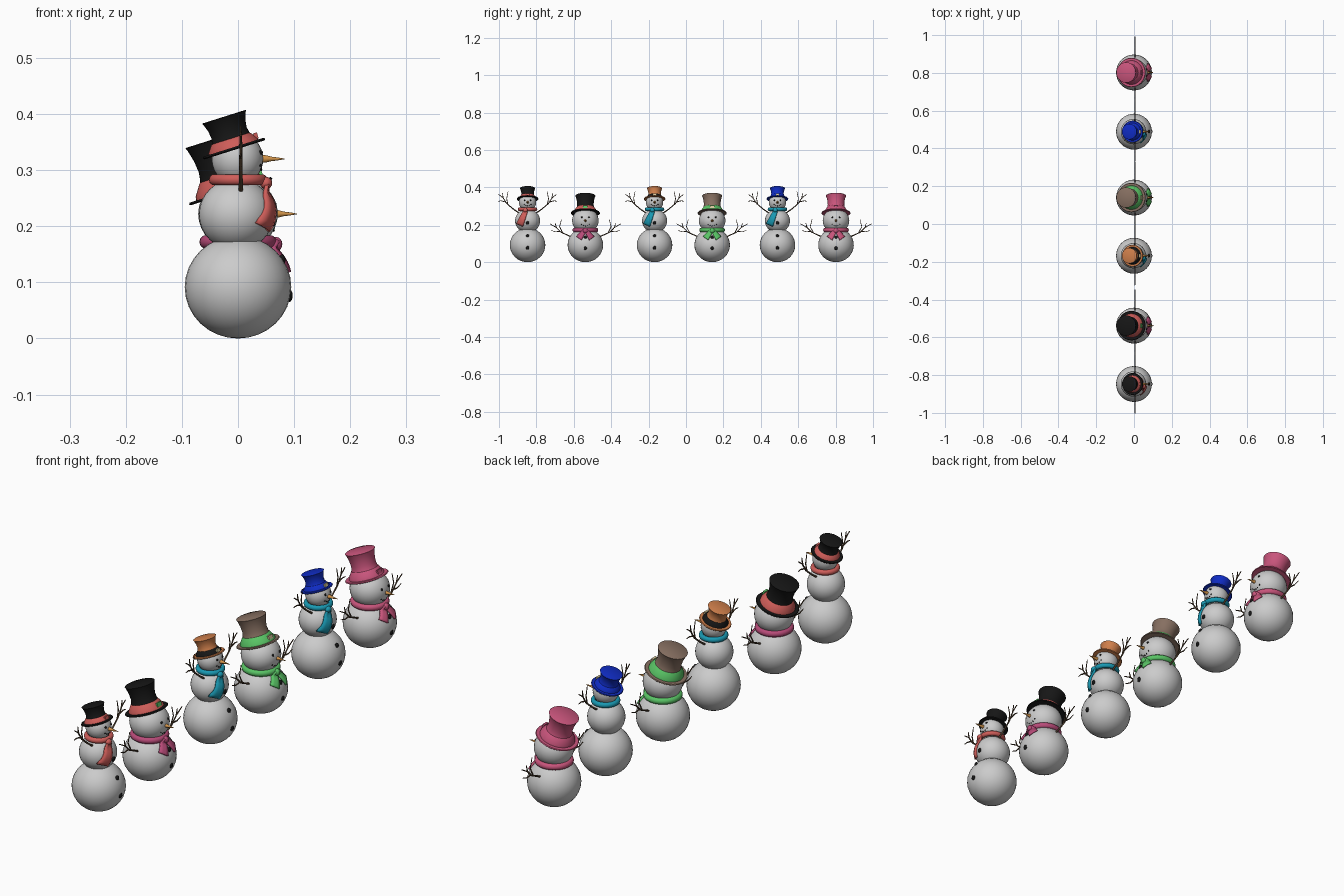
import bpy, bmesh, math
from mathutils import Vector, Matrix

if "Cube" in bpy.data.objects:
    bpy.data.objects.remove(bpy.data.objects["Cube"])

COLORS = {
    "black": (.008, .008, .008), "red": (.62, .11, .10), "magenta": (.48, .07, .19),
    "orange": (.62, .21, .07), "cyan": (.01, .32, .45), "brown": (.24, .16, .12),
    "green": (.10, .55, .13), "blue": (.005, .025, .55), "pink": (.58, .09, .2),
    "carrot": (.65, .3, .07), "wood": (.09, .055, .03), "gold": (.7, .6, .35)}
MATS = {}
for k, c in COLORS.items():
    MATS[k] = bpy.data.materials.new(k)
    MATS[k].diffuse_color = (*c, 1)


def finish(name, bm, color, y, angle=40):
    bmesh.ops.recalc_face_normals(bm, faces=bm.faces)
    me = bpy.data.meshes.new(name)
    bm.to_mesh(me)
    bm.free()
    ob = bpy.data.objects.new(name, me)
    bpy.context.collection.objects.link(ob)
    ob.location.y = y
    if color:
        me.materials.append(MATS[color])
    bpy.ops.object.select_all(action='DESELECT')
    ob.select_set(True)
    bpy.context.view_layer.objects.active = ob
    bpy.ops.object.shade_smooth_by_angle(angle=math.radians(angle))
    return ob


def ball(name, c, r, color, y, seg=32):
    bm = bmesh.new()
    m = Matrix.Translation(c) @ Matrix.Diagonal((*r, 1))
    bmesh.ops.create_uvsphere(bm, u_segments=seg, v_segments=seg // 2, radius=1, matrix=m)
    return finish(name, bm, color, y, 60)


def lathe(name, prof, mat, color, y, seg=40):
    """Spin an (r, z) profile around local z, then place it with mat."""
    bm = bmesh.new()
    rings = [[bm.verts.new(mat @ Vector((r * math.cos(a), r * math.sin(a), z)))
              for a in (2 * math.pi * i / seg for i in range(seg))] for r, z in prof]
    for a, b in zip(rings, rings[1:]):
        for i in range(seg):
            j = (i + 1) % seg
            bm.faces.new((a[i], a[j], b[j], b[i]))
    bm.faces.new(rings[0])
    bm.faces.new(rings[-1])
    return finish(name, bm, color, y)


def ring(name, r, z, h, t, color, y):
    """Closed scarf loop with an oval section."""
    bm = bmesh.new()
    n, k = 36, 10
    v = [[bm.verts.new(((r + t * math.cos(b)) * math.cos(a), (r + t * math.cos(b)) * math.sin(a),
                        z + h * math.sin(b))) for b in (2 * math.pi * j / k for j in range(k))]
         for a in (2 * math.pi * i / n for i in range(n))]
    for i in range(n):
        for j in range(k):
            p, q = v[i], v[(i + 1) % n]
            bm.faces.new((p[j], q[j], q[(j + 1) % k], p[(j + 1) % k]))
    return finish(name, bm, color, y, 60)


def drape(name, path, width, spheres, xmin, color, y):
    """Scarf end laid over the body; path is (y, z) points."""
    bm = bmesh.new()
    rows = []
    (ay, az), (by, bz) = path
    d = Vector((by - ay, bz - az))
    side = Vector((-d.y, d.x)).normalized()
    for i in range(9):
        t = i / 8
        w = width * (.6 + .4 * t)
        row = []
        for s in (-1, -.33, .33, 1):
            p = Vector((ay, az)) + d * t + side * s * w
            x = xmin * (1 - t * .4)
            for c, r in spheres:
                q = 1 - (p.x / r[1]) ** 2 - ((p.y - c[2]) / r[2]) ** 2
                if q > 0:
                    x = max(x, c[0] + r[0] * math.sqrt(q))
            row.append(bm.verts.new((x + .003, p.x, p.y)))
        rows.append(row)
    for a, b in zip(rows, rows[1:]):
        for i in range(3):
            bm.faces.new((a[i], a[i + 1], b[i + 1], b[i]))
    ob = finish(name, bm, color, y)
    mod = ob.modifiers.new("thickness", 'SOLIDIFY')
    mod.thickness, mod.offset = .007, 0


def twigs(name, paths, y, sgn):
    """Stick arm: tapered bevelled polylines of (y, z) points."""
    cu = bpy.data.curves.new(name, 'CURVE')
    cu.dimensions = '3D'
    cu.bevel_depth, cu.bevel_resolution, cu.use_fill_caps = .004, 1, True
    for k, path in enumerate(paths):
        sp = cu.splines.new('POLY')
        sp.points.add(len(path) - 1)
        for i, (py, pz) in enumerate(path):
            sp.points[i].co = (.005, sgn * py, pz, 1)
            sp.points[i].radius = (1 if k == 0 else .75) * (1 - .5 * i / (len(path) - 1))
    cu.materials.append(MATS["wood"])
    ob = bpy.data.objects.new(name, cu)
    ob.location.y = y
    bpy.context.collection.objects.link(ob)


def hat(base, s, height, crown, y, hat_c, band_c, detail_c):
    rb, rl, rm, rt = crown
    mat = Matrix.Translation(base) @ Matrix.Rotation(math.radians(-17.5), 4, 'Y')
    h = height
    lathe("hat_brim", [(rb * .97, -.002), (rb, 0), (rb * .97, .003)], mat, hat_c, y)
    lathe("hat_crown", [(rl * .95, 0), (rm * 1.05, h * .35), (rm, h * .5), (rm * 1.05, h * .72),
                        (rt * .95, h * .93), (rt, h * .985), (rt * .96, h)], mat, hat_c, y)
    lathe("hat_band", [(rl * 1.06, .002), (rl * 1.04, h * .1), (rm * 1.12, h * .3),
                       (rm * 1.04, h * .33)], mat, band_c, y)
    # ornament on the front of the band
    bm = bmesh.new()
    m = mat @ Matrix.Translation((rl, 0, h * .17)) @ Matrix.Diagonal((.007, .018 * s, .011 * s, 1))
    bmesh.ops.create_cube(bm, size=1, matrix=m)
    finish("hat_ornament", bm, detail_c, y)


def face(c, r, y, s):
    def on(py, pz):
        return Vector((c[0] + r * math.sqrt(max(0, 1 - (py / r) ** 2 - ((pz) / r) ** 2)), py, c[2] + pz))
    for e in (-1, 1):
        ball("eye", on(e * .016 * s, r * .25), (.004 * s,) * 3, "black", y, 12)
    for i in range(-2, 3):
        ball("mouth_dot", on(i * .009 * s, -r * .42 + .002 * i * i * s), (.0025 * s,) * 3, "black", y, 8)
    # carrot nose pointing along +x
    m = Matrix.Translation((c[0] + r * .93, 0, c[2])) @ Matrix.Rotation(math.pi / 2, 4, 'Y')
    lathe("nose", [(.007, 0), (.0065, .008), (.004, .018), (.0025, .03), (.0006, .041)],
          m, "carrot", y, 12)


def buttons(zs, spheres, y):
    for z in zs:
        x = max(c[0] + r[0] * math.sqrt(1 - ((z - c[2]) / r[2]) ** 2)
                for c, r in spheres if abs(z - c[2]) < r[2])
        ball("button", (x - .002, 0, z), (.006, .009, .010), "black", y, 14)


BASE = ((0, 0, .0915), (.095, .095, .0915))


def tall(y, hat_c, band_c, scarf_c, detail_c):
    mid = ((-.003, 0, .221), (.067, .067, .064))
    head = ((-.001, 0, .320), (.046, .046, .047))
    for n, (c, r) in zip(("base_ball", "middle_ball", "head"), (BASE, mid, head)):
        ball(n, c, r, None, y)
    face(head[0], .046, y, 1)
    buttons((.077, .14, .21), (BASE, mid), y)
    hat((-.007, 0, .338), 1, .060, (.058, .044, .033, .041), y, hat_c, band_c, detail_c)
    ring("scarf_loop", .043, .283, .010, .009, scarf_c, y)
    ball("scarf_knot", (.050, -.012, .277), (.011, .013, .011), scarf_c, y, 16)
    drape("scarf_end", [(-.010, .275), (-.042, .198)], .019, (BASE, mid), .05, scarf_c, y)
    for s in (-1, 1):
        twigs("arm", [[(.045, .262), (.075, .283), (.11, .312), (.132, .345), (.155, .362)],
                      [(.105, .307), (.112, .34), (.104, .378)],
                      [(.118, .322), (.142, .328), (.157, .326)],
                      [(.13, .342), (.135, .37)]], y, s)


def short(y, hat_c, band_c, scarf_c, detail_c):
    head = ((0, 0, .222), (.071, .071, .066))
    ball("base_ball", *BASE, None, y)
    ball("head", *head, None, y)
    face(head[0], .069, y, 1.2)
    buttons((.075, .132), (BASE,), y)
    hat((-.013, 0, .262), 1.3, .098, (.078, .060, .044, .054), y, hat_c, band_c, detail_c)
    ring("scarf_loop", .058, .172, .012, .011, scarf_c, y)
    ball("scarf_knot", (.068, 0, .168), (.011, .013, .013), scarf_c, y, 16)
    for e in (-1, 1):
        drape("scarf_end", [(e * .004, .170), (e * .034, .127)], .016, (BASE, head), .068, scarf_c, y)
        twigs("arm", [[(.06, .128), (.09, .142), (.13, .16), (.155, .185), (.19, .205)],
                      [(.12, .155), (.138, .19), (.128, .228)],
                      [(.135, .165), (.16, .162), (.183, .17)],
                      [(.155, .185), (.162, .21)]], y, e)


# six snow figures in a row, all facing +x
tall(-.847, "black", "red", "red", "red")
tall(-.168, "orange", "black", "cyan", "gold")
tall(.489, "blue", "blue", "cyan", "gold")
short(-.538, "black", "red", "magenta", "green")
short(.140, "brown", "green", "green", "gold")
short(.802, "pink", "pink", "pink", "pink")

for m in bpy.data.materials:
    if m.users and not m.is_grease_pencil:
        m.use_nodes = True
        m.node_tree.nodes["Principled BSDF"].inputs["Base Color"].default_value = m.diffuse_color
